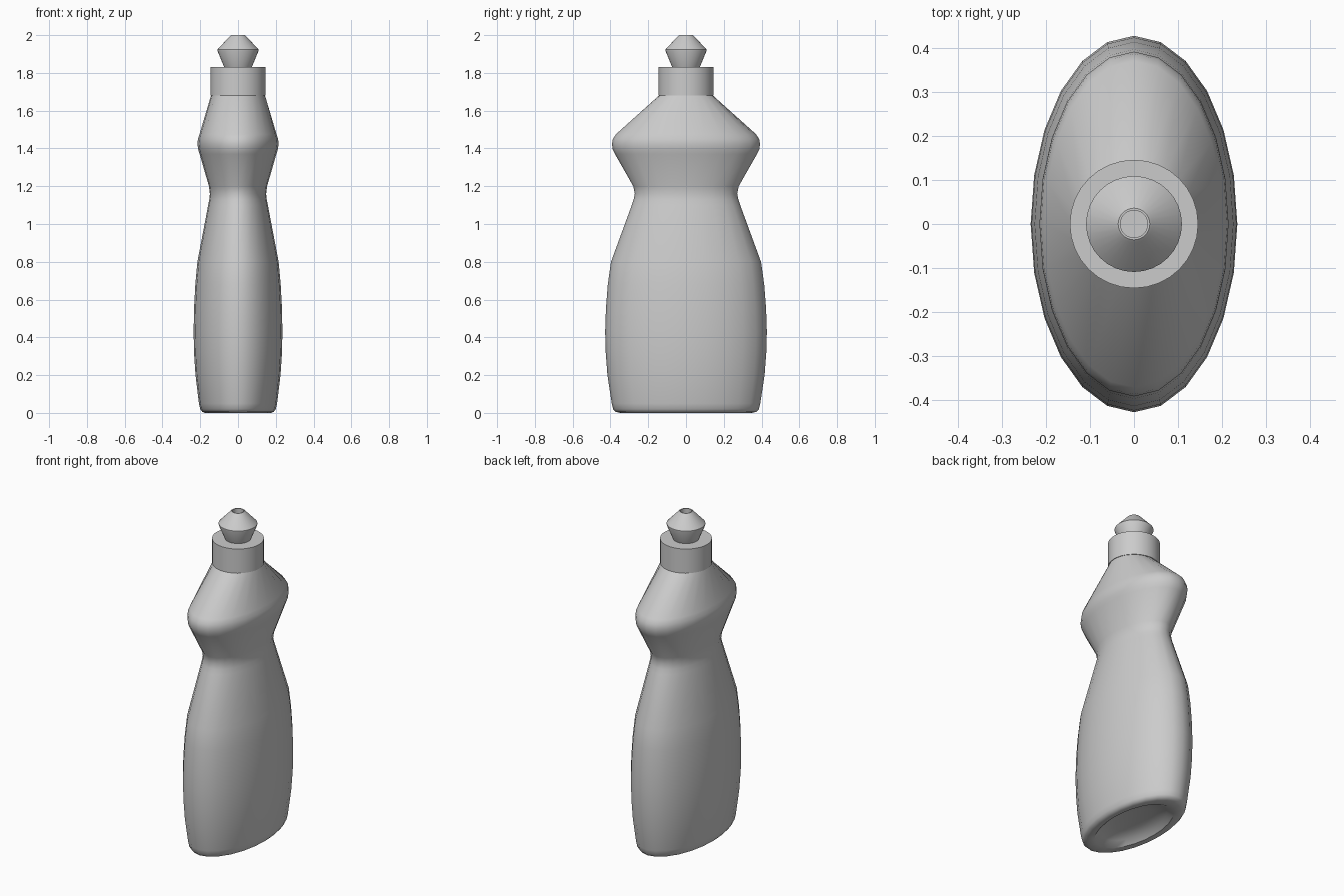
import bpy, bmesh, math

old = bpy.data.objects.get("Cube")
if old:
    bpy.data.objects.remove(old, do_unlink=True)

# Single grey plastic
GREY = (0.6, 0.6, 0.6, 1.0)
plastic = bpy.data.materials.new("grey_plastic")
plastic.use_nodes = True
plastic.diffuse_color = GREY
plastic.node_tree.nodes["Principled BSDF"].inputs["Base Color"].default_value = GREY


def loft(name, rows, sides):
    """Skin elliptical rings (z, x radius, y radius); radius 0 closes to a point."""
    bm = bmesh.new()
    rings = []
    for z, rx, ry in rows:
        if rx == 0:
            rings.append([bm.verts.new((0, 0, z))] * sides)
        else:
            rings.append([bm.verts.new((rx * math.cos(a), ry * math.sin(a), z))
                          for a in (2 * math.pi * i / sides for i in range(sides))])
    for low, high in zip(rings, rings[1:]):
        for i in range(sides):
            j = (i + 1) % sides
            corners = list(dict.fromkeys((low[i], low[j], high[j], high[i])))
            bm.faces.new(corners)
    bmesh.ops.recalc_face_normals(bm, faces=bm.faces)
    mesh = bpy.data.meshes.new(name)
    bm.to_mesh(mesh)
    bm.free()
    mesh.materials.append(plastic)
    obj = bpy.data.objects.new(name, mesh)
    bpy.context.collection.objects.link(obj)
    bpy.ops.object.select_all(action='DESELECT')
    obj.select_set(True)
    bpy.context.view_layer.objects.active = obj
    bpy.ops.object.shade_smooth_by_angle(angle=math.radians(35))
    return obj


def turned(name, profile, sides=32):
    """Round part from (z, radius) points."""
    return loft(name, [(z, r, r) for z, r in profile], sides)


# Oval bottle with a dished base, pinched waist and sloping shoulders
loft("bottle_body", [
    (0.05, 0, 0), (0.043, 0.075, 0.15), (0.025, 0.125, 0.245), (0.0, 0.15, 0.295),
    (0.0, 0.175, 0.35), (0.006, 0.19, 0.373), (0.02, 0.2, 0.386), (0.05, 0.207, 0.393),
    (0.2, 0.225, 0.416), (0.32, 0.233, 0.425), (0.43, 0.235, 0.428),
    (0.55, 0.233, 0.424), (0.68, 0.226, 0.414), (0.8, 0.215, 0.397),
    (1.1, 0.158, 0.287), (1.13, 0.152, 0.277), (1.16, 0.149, 0.271), (1.2, 0.154, 0.279),
    (1.37, 0.203, 0.376), (1.395, 0.211, 0.388), (1.425, 0.215, 0.392),
    (1.45, 0.212, 0.387), (1.475, 0.204, 0.371), (1.68, 0.143, 0.143),
], 24)

# Collar cap
turned("cap", [(1.68, 0), (1.68, 0.146), (1.83, 0.146), (1.83, 0)])

# Pull-up nozzle with a recessed opening
turned("nozzle", [(1.825, 0), (1.825, 0.071), (1.917, 0.109), (1.924, 0.109),
                  (1.995, 0.042), (2.0, 0.036), (2.0, 0.031), (1.96, 0.031), (1.96, 0)])
